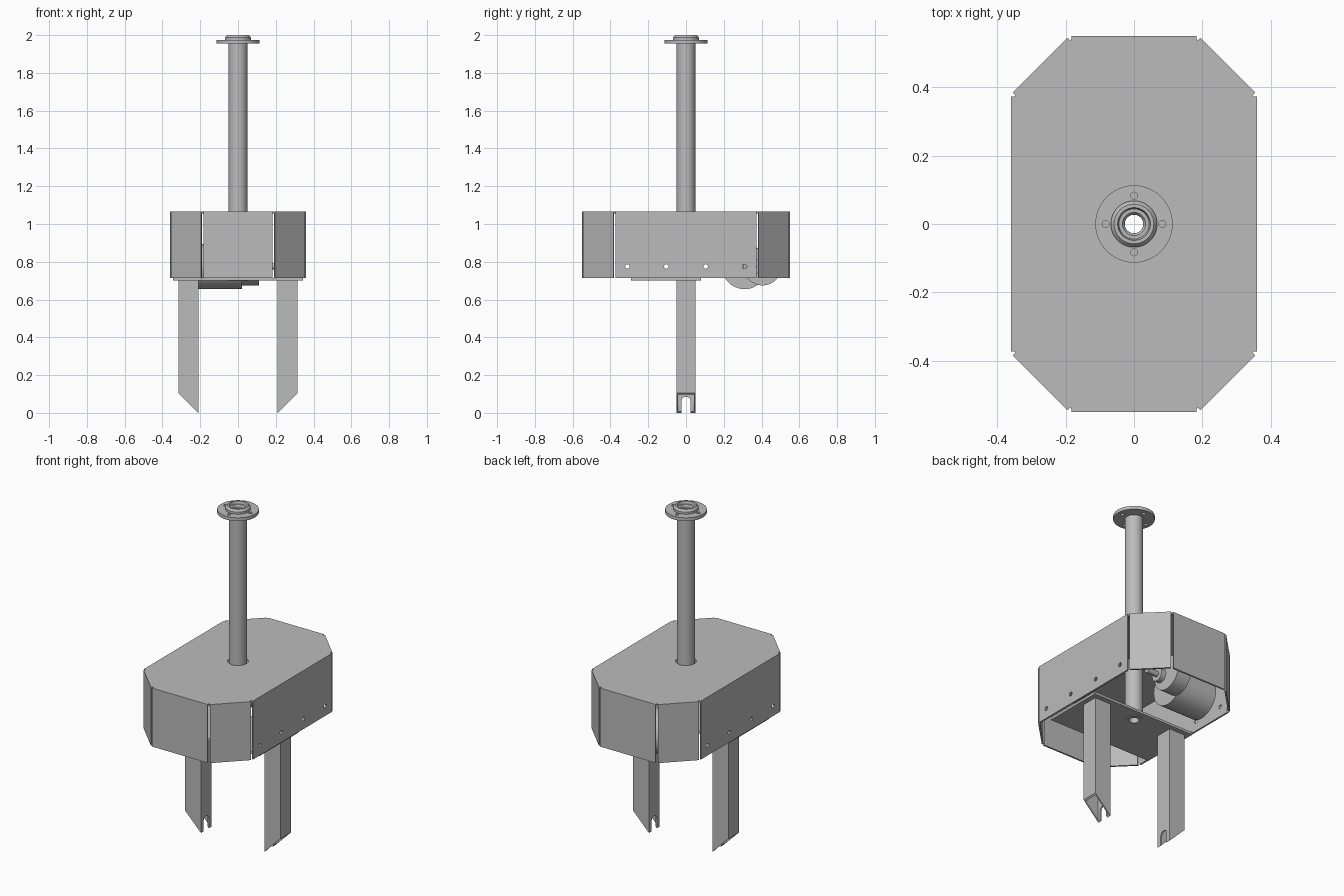
import bpy, bmesh, math
from mathutils import Vector, Matrix

if "Cube" in bpy.data.objects:
    bpy.data.objects.remove(bpy.data.objects["Cube"], do_unlink=True)

grey = bpy.data.materials.new("metal_grey")
grey.use_nodes = True
grey.diffuse_color = (0.5, 0.5, 0.5, 1)
grey.node_tree.nodes["Principled BSDF"].inputs["Base Color"].default_value = (0.5, 0.5, 0.5, 1)


def finish(bm, name):
    bmesh.ops.recalc_face_normals(bm, faces=bm.faces)
    mesh = bpy.data.meshes.new(name)
    bm.to_mesh(mesh)
    bm.free()
    mesh.materials.append(grey)
    ob = bpy.data.objects.new(name, mesh)
    bpy.context.collection.objects.link(ob)
    return ob


def prism(name, outline, z0, z1):
    bm = bmesh.new()
    face = bm.faces.new([bm.verts.new((p[0], p[1], z0)) for p in outline])
    top = bmesh.ops.extrude_face_region(bm, geom=[face])["geom"]
    bmesh.ops.translate(bm, vec=(0, 0, z1 - z0),
                        verts=[v for v in top if isinstance(v, bmesh.types.BMVert)])
    return finish(bm, name)


def box(name, x0, x1, y0, y1, z0, z1):
    return prism(name, [(x0, y0), (x1, y0), (x1, y1), (x0, y1)], z0, z1)


def cylinder(name, centre, radius, length, along_x=False, sides=48):
    bm = bmesh.new()
    turn = Matrix.Rotation(math.pi / 2, 4, "Y") if along_x else Matrix()
    bmesh.ops.create_cone(bm, cap_ends=True, segments=sides, radius1=radius, radius2=radius,
                          depth=length, matrix=Matrix.Translation(centre) @ turn)
    return finish(bm, name)


def smooth(ob):
    bpy.ops.object.select_all(action="DESELECT")
    ob.select_set(True)
    bpy.context.view_layer.objects.active = ob
    bpy.ops.object.shade_smooth_by_angle(angle=math.radians(30))


def cut(ob, cutter):
    cutter.hide_render = True
    mod = ob.modifiers.new("cut", "BOOLEAN")
    mod.operation, mod.solver, mod.object = "DIFFERENCE", "EXACT", cutter
    bpy.context.view_layer.objects.active = ob
    bpy.ops.object.modifier_apply(modifier=mod.name)
    bpy.data.objects.remove(cutter, do_unlink=True)


def lathe(name, profile, sides=48):
    # Closed (radius, height) profile turned about the z axis
    bm = bmesh.new()
    rings = []
    for i in range(sides):
        a = 2 * math.pi * i / sides
        rings.append([bm.verts.new((r * math.cos(a), r * math.sin(a), z)) for r, z in profile])
    n = len(profile)
    for i in range(sides):
        p, q = rings[i], rings[(i + 1) % sides]
        for j in range(n):
            k = (j + 1) % n
            bm.faces.new((p[j], q[j], q[k], p[k]))
    return finish(bm, name)


# Folded sheet cover: octagonal top with corner relief notches, and eight wall panels
BOTTOM, TOP, SHEET, GAP = 0.715, 1.065, 0.01, 0.007
corners = [Vector(c) for c in ((0.19, -0.55), (0.36, -0.38), (0.36, 0.38), (0.19, 0.55),
                               (-0.19, 0.55), (-0.36, 0.38), (-0.36, -0.38), (-0.19, -0.55))]
outline = []
for i, c in enumerate(corners):
    back = (corners[i - 1] - c).normalized()
    ahead = (corners[(i + 1) % 8] - c).normalized()
    inward = (back + ahead).normalized() * 0.016
    outline += [c + back * GAP, c + inward, c + ahead * GAP]
cover_top = prism("cover_top", outline, TOP - SHEET, TOP)
cut(cover_top, cylinder("column_clearance", (0, 0, TOP), 0.056, 0.1))

for i, a in enumerate(corners):
    b = corners[(i + 1) % 8]
    d = (b - a).normalized()
    normal_in = Vector((-d.y, d.x)) * SHEET
    trim = d * (GAP + SHEET * math.tan(math.pi / 8))
    wall = prism("cover_wall_%d" % (i + 1),
                 [a + d * GAP, b - d * GAP, b - trim + normal_in, a + trim + normal_in],
                 BOTTOM, TOP - SHEET)
    if abs(d.x) < 0.01:
        # Screw holes along the long sides
        for y in (-0.31, -0.105, 0.105, 0.31):
            cut(wall, cylinder("screw_hole", (a.x, y, 0.775), 0.012, 0.1, True, 20))

# Base plate with the column bore through it
base_plate = box("base_plate", -0.345, 0.345, -0.29, 0.08, 0.70, BOTTOM)
cut(base_plate, cylinder("bore", (0, 0, 0.7), 0.04, 0.1))

# Hollow column standing on the base plate
smooth(lathe("column", [(0.027, 0.697), (0.05, 0.697), (0.05, 1.96), (0.027, 1.96)]))

# Bolted flange and recessed collar at the top
flange = lathe("top_flange", [(0.05, 1.955), (0.113, 1.955), (0.113, 1.975), (0.05, 1.975)])
for i in range(4):
    a = math.pi / 2 * i
    cut(flange, cylinder("bolt_hole", (0.083 * math.cos(a), 0.083 * math.sin(a), 1.965),
                         0.01, 0.1, sides=20))
smooth(flange)
smooth(lathe("top_collar", [(0.027, 1.955), (0.068, 1.955), (0.068, 1.988), (0.058, 2.0),
                            (0.048, 2.0), (0.044, 1.985), (0.034, 1.985), (0.027, 1.975)]))

# Square tube legs, mitred at the foot, with an axle slot in the inner face
for side, name in ((1, "left_leg"), (-1, "right_leg")):
    x_in, x_out = 0.21 * side, 0.315 * side
    leg = box(name, min(x_in, x_out), max(x_in, x_out), -0.05, 0.05, 0, 0.70)
    w = 0.008
    lo, hi = min(x_in, x_out) + w, max(x_in, x_out) - w
    cut(leg, box("tube_inside", lo, hi, -0.05 + w, 0.05 - w, -0.1, 0.69))
    bm = bmesh.new()
    bm.from_mesh(leg.data)
    bmesh.ops.bisect_plane(bm, geom=bm.verts[:] + bm.edges[:] + bm.faces[:],
                           plane_co=(x_in, 0, 0), plane_no=(side, 0, -1), clear_outer=True)
    bmesh.ops.holes_fill(bm, edges=[e for e in bm.edges if e.is_boundary], sides=0)
    # Keep the tube open: drop any cap that spans the whole mitre, then rebuild the rim
    caps = [f for f in bm.faces if abs(f.normal.x) > 0.5 and abs(f.normal.z) > 0.5]
    bmesh.ops.delete(bm, geom=caps, context="FACES_ONLY")
    rim = [e for e in bm.edges if e.is_boundary]
    bmesh.ops.bridge_loops(bm, edges=rim)
    bmesh.ops.recalc_face_normals(bm, faces=bm.faces)
    bm.to_mesh(leg.data)
    bm.free()
    cut(leg, box("slot", x_in - 0.03, x_in + 0.03, -0.025, 0.025, -0.1, 0.06))
    cut(leg, cylinder("slot_end", (x_in, 0, 0.06), 0.025, 0.06, True, 32))

# Drive motor, offset gearbox and output shaft
smooth(cylinder("motor_body", (-0.1, 0.31, 0.775), 0.12, 0.24, True))
smooth(cylinder("gearbox", (0.065, 0.405, 0.775), 0.1, 0.09, True))
smooth(cylinder("output_boss", (0.125, 0.36, 0.775), 0.04, 0.03, True))
smooth(cylinder("output_shaft", (0.16, 0.36, 0.775), 0.016, 0.1, True, 24))
